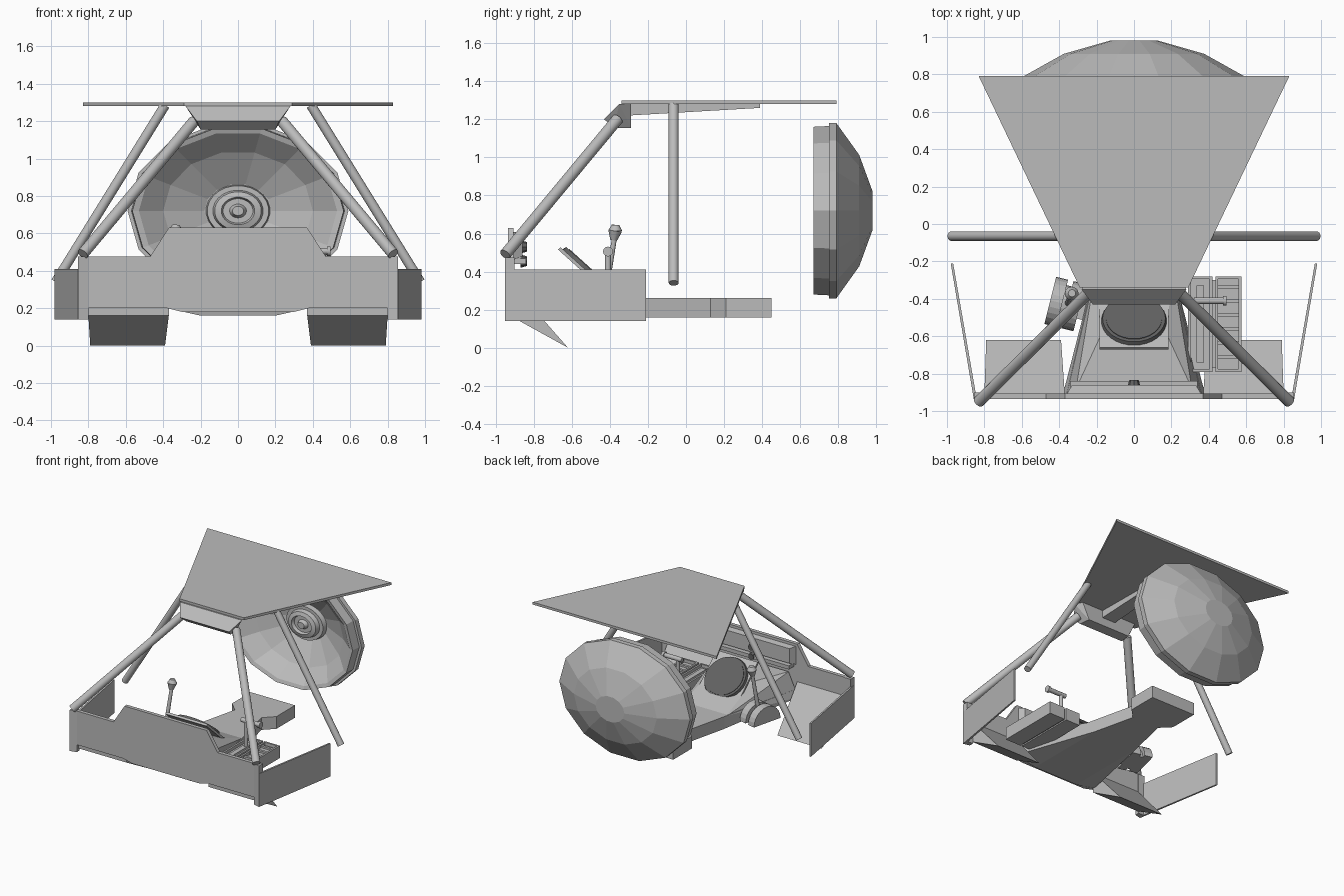
import bpy, bmesh, math
from mathutils import Vector, Matrix

if "Cube" in bpy.data.objects:
    bpy.data.objects.remove(bpy.data.objects["Cube"])

def material(name, v):
    m = bpy.data.materials.new(name)
    m.diffuse_color = (v, v, v, 1)
    m.use_nodes = True
    m.node_tree.nodes["Principled BSDF"].inputs["Base Color"].default_value = m.diffuse_color
    return m

GREY = material("hull grey", 0.5)
DARK = material("dark screen", 0.12)

def finish(name, bm, mat=GREY, smooth=False):
    bmesh.ops.recalc_face_normals(bm, faces=bm.faces)
    me = bpy.data.meshes.new(name)
    bm.to_mesh(me)
    bm.free()
    me.materials.append(mat)
    ob = bpy.data.objects.new(name, me)
    bpy.context.collection.objects.link(ob)
    if smooth:
        bpy.ops.object.select_all(action='DESELECT')
        ob.select_set(True)
        bpy.context.view_layer.objects.active = ob
        bpy.ops.object.shade_smooth_by_angle(angle=math.radians(35))
    return ob

def hull(name, pts, mat=GREY):
    bm = bmesh.new()
    for p in pts:
        bm.verts.new(p)
    r = bmesh.ops.convex_hull(bm, input=bm.verts[:])
    junk = [g for g in r["geom_interior"] if isinstance(g, bmesh.types.BMVert)]
    bmesh.ops.delete(bm, geom=junk, context='VERTS')
    bmesh.ops.dissolve_limit(bm, angle_limit=0.01, verts=bm.verts[:], edges=bm.edges[:])
    return finish(name, bm, mat)

def box(name, x0, x1, y0, y1, z0, z1, mat=GREY):
    return hull(name, [(x, y, z) for x in (x0, x1) for y in (y0, y1) for z in (z0, z1)], mat)

def prism(name, pts, place, a, b):
    # extrude an outline between two depths; place(u, v, depth) gives the 3D point
    bm = bmesh.new()
    A = [bm.verts.new(place(u, v, a)) for u, v in pts]
    B = [bm.verts.new(place(u, v, b)) for u, v in pts]
    bm.faces.new(A)
    bm.faces.new(B[::-1])
    n = len(pts)
    for i in range(n):
        j = (i + 1) % n
        bm.faces.new((A[i], A[j], B[j], B[i]))
    return finish(name, bm)

def tube(name, p, q, r, r2=None, n=16, mat=GREY):
    p, q = Vector(p), Vector(q)
    d = q - p
    bm = bmesh.new()
    bmesh.ops.create_cone(bm, cap_ends=True, segments=n, radius1=r, radius2=r if r2 is None else r2, depth=d.length)
    bm.transform(Matrix.Translation((p + q) / 2) @ d.to_track_quat('Z', 'Y').to_matrix().to_4x4())
    return finish(name, bm, mat, True)

def lathe(name, prof, n, zc, squash, smooth=False):
    # revolve (radius, y) around the y axis, flattened in z
    bm = bmesh.new()
    rings = []
    for r, y in prof:
        if r == 0:
            rings.append([bm.verts.new((0, y, zc))] * n)
        else:
            rings.append([bm.verts.new((r * math.sin(2 * math.pi * (i + .5) / n), y,
                          zc + squash * r * math.cos(2 * math.pi * (i + .5) / n))) for i in range(n)])
    for A, B in zip(rings, rings[1:]):
        for i in range(n):
            j = (i + 1) % n
            bm.faces.new(list(dict.fromkeys((A[i], A[j], B[j], B[i]))))
    return finish(name, bm, GREY, smooth)

def both(pts):
    return [(s * x, y, z) for x, y, z in pts for s in (-1, 1)]

# roof plate, header and the tapered beam beneath
hull("roof_plate", both([(.83, .79, 1.28), (.83, .79, 1.3), (.29, -.34, 1.28), (.29, -.34, 1.3)]))
hull("roof_header", both([(.28, -.35, 1.28), (.25, -.29, 1.28), (.22, -.43, 1.2),
                          (.2, -.38, 1.155), (.19, -.29, 1.155)]))
hull("roof_beam", both([(.06, -.3, 1.285), (.06, -.3, 1.22), (.05, .39, 1.285), (.05, .39, 1.26)]))

# front plate with raised hump
half = [(.37, .63), (.47, .475), (.84, .475), (.84, .2), (.38, .2), (.3, .18)]
outline = half + [(-x, z) for x, z in half[::-1]]
prism("front_plate", outline, lambda u, v, d: (u, d, v), -.935, -.905)

# dash box behind the hump, with gauges
hull("dash_box", both([(.36, -.91, .61), (.33, -.86, .6), (.36, -.91, .46), (.33, -.86, .48)]))
box("dash_shelf", -.34, .34, -.91, -.84, .44, .47)
for gz in (.53, .455):
    tube("dash_gauge", (0, -.87, gz), (0, -.835, gz), .035, .025, 8, DARK)

for s in (-1, 1):
    # corner posts, side plates and lower wedges
    hull("corner_post", [(s * x, y, z) for x, y in ((.8, -.935), (.855, -.95), (.855, -.9), (.8, -.9))
                         for z in (.14, .475)])
    hull("side_plate", [(s * x, y, z) for x, y in ((.84, -.94), (.855, -.945), (.98, -.21), (.967, -.21))
                        for z in (.14, .41)])
    hull("lower_wedge", [(s * x, y, z) for a, b, y, z in ((.37, .8, -.91, .16), (.39, .79, -.62, 0),
                         (.37, .8, -.91, .33)) for x in (a, b)])
    # canopy tubes
    tube("front_canopy_tube", (s * .83, -.95, .49), (s * .235, -.36, 1.2), .031)
    tube("side_canopy_tube", (s * .975, -.065, .34), (s * .39, -.065, 1.285), .026)

# floor: rear pad with neck, and the wider front hull
half = [(.2, .45), (.2, .21), (.12, .13), (.2, -.21)]
outline = half + [(-x, y) for x, y in half[::-1]]
prism("rear_floor", outline, lambda u, v, d: (u, v, d), .16, .26)
hull("front_floor", both([(.2, -.21, .16), (.2, -.21, .26), (.2, -.9, .16),
                          (.38, -.91, .2), (.36, -.91, .26)]))
hull("screen_pedestal", both([(.2, -.22, .25), (.36, -.9, .25), (.17, -.45, .32),
                              (.18, -.6, .39), (.31, -.88, .4)]))

# tilted round screen on a square backing
tilt = Matrix.Translation((0, -.51, .41)) @ Matrix.Rotation(math.radians(-42), 4, 'X')

def tilted(p):
    return tilt @ Vector(p)

hull("screen_backing", [tilted((x, y, z)) for x in (-.185, .185) for y in (-.19, .17) for z in (-.03, -.012)])
tube("screen_rim", tilted((0, 0, -.015)), tilted((0, 0, .008)), .176, .168, 32, DARK)
tube("screen_face", tilted((0, 0, .006)), tilted((0, 0, .012)), .15, .15, 32, DARK)

# left throttle: two half discs, a base and a stick
turn = Matrix.Translation((-.36, -.43, .2)) @ Matrix.Rotation(math.radians(-14), 4, 'Z')
for x0, x1, r in ((-.09, -.025, .13), (.005, .07, .13), (-.025, .005, .1)):
    hull("throttle_disc", [turn @ Vector((x, r * math.cos(math.pi * i / 12), r * math.sin(math.pi * i / 12)))
                           for x in (x0, x1) for i in range(13)])
hull("throttle_base", [turn @ Vector((x, y, z)) for x in (-.08, .16) for y in (-.06, .06) for z in (0, .04)])
tube("throttle_stick", (-.355, -.425, .28), (-.335, -.375, .58), .016, .013, 12)
tube("throttle_grip", (-.336, -.38, .565), (-.333, -.372, .615), .018, .037, 12)
tube("throttle_cap", (-.333, -.372, .615), (-.332, -.37, .645), .037, .02, 12)

# right console: two trays with rims and ribs
for x0, x1 in ((.29, .42), (.435, .575)):
    box("console_tray", x0, x1, -.79, -.28, .21, .285)
    for a, b, c, d in ((x0, x0 + .015, -.79, -.28), (x1 - .015, x1, -.79, -.28),
                       (x0, x1, -.79, -.775), (x0, x1, -.295, -.28)):
        box("console_rim", a, b, c, d, .28, .31)
box("console_bridge", .4, .45, -.77, -.3, .22, .27)
box("console_slot_plate", .335, .375, -.74, -.33, .28, .3)
for i in range(6):
    y = -.72 + i * .075
    box("console_rib", .45, .56, y, y + .02, .28, .3)

# right hand control on a post
tube("control_post", (.36, -.41, .28), (.36, -.41, .505), .016, .016, 12)
tube("control_bar", (.32, -.41, .505), (.48, -.41, .505), .018, .018, 12)
tube("control_bar_end", (.475, -.41, .505), (.495, -.41, .505), .026, .026, 12)

# large rear dish, flattened, with a stepped hub
lathe("rear_dish", [(0, .91), (.18, .9), (.4, .79), (.53, .68), (.565, .67), (.57, .75), (.59, .75),
                    (.59, .79), (.375, .91), (.13, .98), (0, .98)], 14, .72, .8)
lathe("dish_hub", [(0, .81), (.03, .81), (.045, .84), (.08, .84), (.09, .815), (.125, .825), (.135, .86),
                   (.165, .86), (.175, .92), (0, .92)], 24, .72, .82, True)
